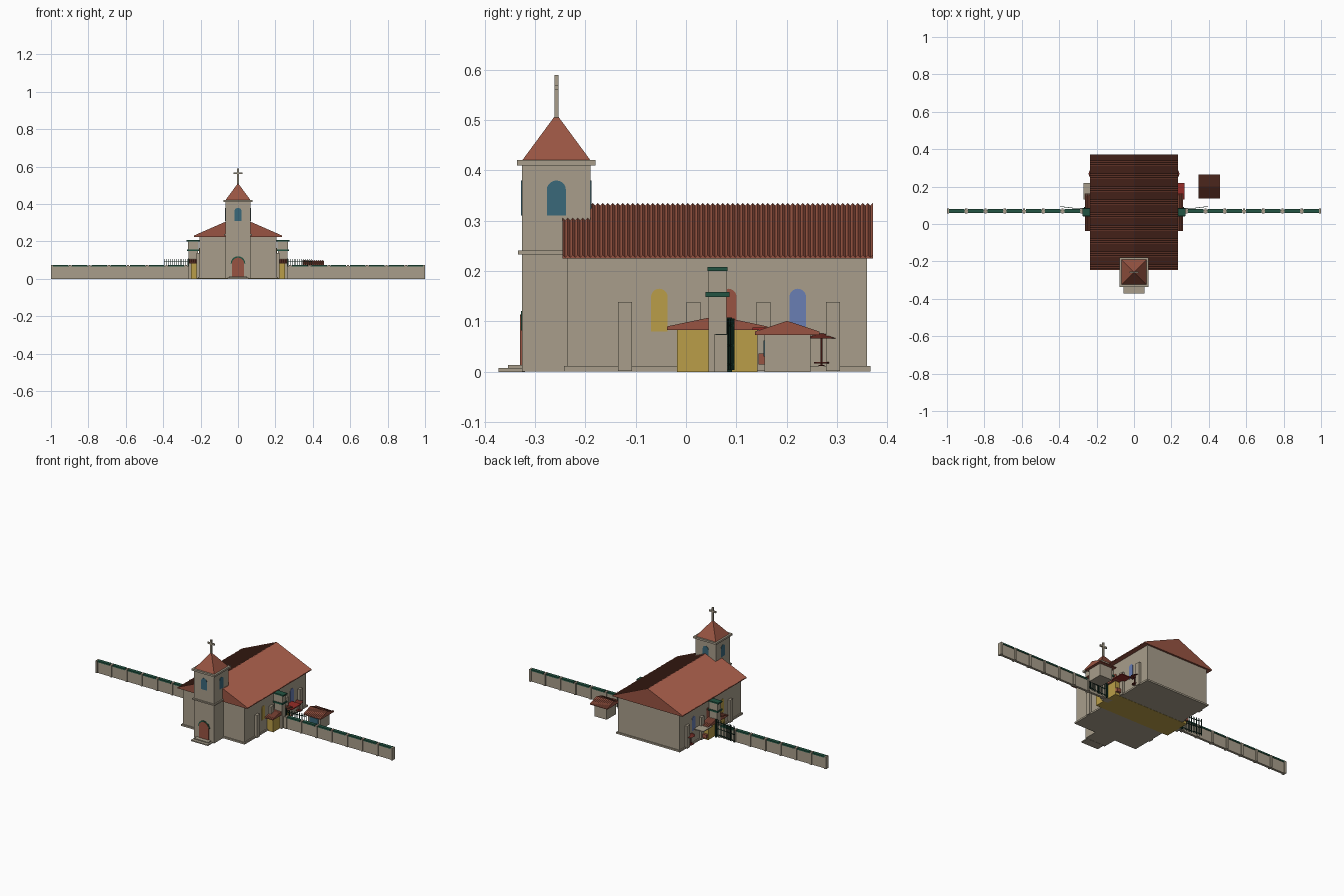
import bpy, bmesh, math
from mathutils import Matrix

if "Cube" in bpy.data.objects:
    bpy.data.objects.remove(bpy.data.objects["Cube"])


def mat(name, r, g, b):
    m = bpy.data.materials.new(name)
    m.diffuse_color = [((c / 255 + 0.055) / 1.055) ** 2.4 for c in (r, g, b)] + [1]
    m.use_nodes = True
    m.node_tree.nodes["Principled BSDF"].inputs["Base Color"].default_value = m.diffuse_color
    return m


STONE = mat("stone", 168, 158, 139)
TILE = mat("terracotta", 152, 84, 66)
OCHRE = mat("ochre", 186, 158, 72)
GREEN = mat("green", 34, 84, 66)
IRON = mat("dark_iron", 14, 44, 34)
BLUE = mat("blue_glass", 106, 126, 180)
TEAL = mat("teal_glass", 58, 104, 122)
RED = mat("red", 150, 44, 40)
MAROON = mat("maroon", 110, 44, 36)


def finish(name, bm, material):
    bmesh.ops.recalc_face_normals(bm, faces=bm.faces)
    me = bpy.data.meshes.new(name)
    bm.to_mesh(me)
    bm.free()
    me.materials.append(material)
    ob = bpy.data.objects.new(name, me)
    bpy.context.collection.objects.link(ob)
    return ob


def box(name, x, y, z, material):
    bm = bmesh.new()
    bmesh.ops.create_cube(bm, size=1)
    for v in bm.verts:
        v.co = [(a + b) / 2 + c * abs(b - a) for c, (a, b) in zip(v.co, (x, y, z))]
    return finish(name, bm, material)


def cone(name, loc, r1, r2, z0, z1, material, sides=12, turn=0.0):
    bm = bmesh.new()
    bmesh.ops.create_cone(bm, cap_ends=True, segments=sides, radius1=r1, radius2=r2, depth=z1 - z0,
                          matrix=Matrix.Translation((*loc, (z0 + z1) / 2)) @ Matrix.Rotation(turn, 4, "Z"))
    return finish(name, bm, material)


def arch(name, pos, facing, half, z0, z1, material, depth=0.004):
    """Round-topped plate; facing is the angle of its outward normal around z."""
    pts = [(-half, z0), (half, z0)]
    pts += [(half * math.cos(a * math.pi / 10), z1 - half + half * math.sin(a * math.pi / 10)) for a in range(11)]
    bm = bmesh.new()
    face = bm.faces.new([bm.verts.new((x, depth, z)) for x, z in pts])
    ext = bmesh.ops.extrude_face_region(bm, geom=[face])
    for v in ext["geom"]:
        if isinstance(v, bmesh.types.BMVert):
            v.co.y = -depth
    bmesh.ops.transform(bm, verts=bm.verts, matrix=Matrix.Translation((*pos, 0)) @
                        Matrix.Rotation(facing + math.pi / 2, 4, "Z"))
    return finish(name, bm, material)


def tiled_roof(name, half, eave, ridge, start, end, rows, centre=0.0, along_x=False):
    """Gable prism whose top is corrugated along the ridge."""
    bm = bmesh.new()
    rings = []
    for i in range(rows * 2 + 1):
        t = start + (end - start) * i / (rows * 2)
        d = -0.005 * (i % 2)
        ring = []
        for u, z in ((-half, eave), (-half, eave + 0.007 + d), (0, ridge + d),
                     (half, eave + 0.007 + d), (half, eave)):
            ring.append(bm.verts.new((t, centre + u, z) if along_x else (centre + u, t, z)))
        rings.append(ring)
    for a, b in zip(rings, rings[1:]):
        for k in range(5):
            bm.faces.new((a[k], a[(k + 1) % 5], b[(k + 1) % 5], b[k]))
    bm.faces.new(rings[0])
    bm.faces.new(rings[-1])
    return finish(name, bm, TILE)


# Nave with plinth and tiled roof
box("nave_walls", (-0.207, 0.207), (-0.235, 0.36), (0.002, 0.23), STONE)
box("nave_plinth", (-0.214, 0.214), (-0.242, 0.366), (0.001, 0.011), STONE)
tiled_roof("nave_roof", 0.235, 0.225, 0.335, -0.245, 0.371, 62)

# Bell tower
TY = -0.2575
box("tower", (-0.068, 0.068), (-0.326, -0.19), (0.001, 0.415), STONE)
box("tower_ledge", (-0.075, 0.075), (-0.334, -0.183), (0.233, 0.241), STONE)
box("tower_cornice", (-0.078, 0.078), (-0.336, -0.18), (0.41, 0.421), STONE)
cone("tower_roof", (0, TY), 0.067 * math.sqrt(2), 0, 0.421, 0.512, TILE, 4, math.pi / 4)
box("cross_post", (-0.005, 0.005), (TY - 0.004, TY + 0.004), (0.5, 0.589), STONE)
box("cross_arm", (-0.024, 0.024), (TY - 0.004, TY + 0.004), (0.56, 0.57), STONE)
for k in range(4):
    a = k * math.pi / 2
    arch("tower_window", (0.068 * math.cos(a), TY + 0.068 * math.sin(a)), a, 0.019, 0.31, 0.38, TEAL, 0.002)

# Entrance door and steps
arch("door_frame", (0, -0.326), -math.pi / 2, 0.039, 0.085, 0.121, GREEN, 0.002)
arch("door", (0, -0.326), -math.pi / 2, 0.033, 0.012, 0.114, TILE, 0.004)
box("lower_step", (-0.057, 0.057), (-0.372, -0.32), (0, 0.007), STONE)
box("upper_step", (-0.047, 0.047), (-0.354, -0.32), (0.007, 0.013), STONE)

# Side porches running through the nave
box("porch_walls", (-0.25, 0.25), (-0.018, 0.142), (0, 0.088), OCHRE)
tiled_roof("porch_roof", 0.1, 0.083, 0.111, -0.261, 0.261, 50, 0.062, True)

for s in (-1, 1):
    def sx(a, b):
        return tuple(sorted((s * a, s * b)))

    # Coloured windows and pilasters
    face = 0 if s > 0 else math.pi
    for y, m in ((-0.053, OCHRE), (0.084, TILE), (0.222, BLUE)):
        arch("nave_window", (s * 0.207, y), face, 0.0165, 0.08, 0.165, m, 0.002)
    for y in (-0.121, 0.015, 0.154, 0.292):
        box("pilaster", sx(0.2, 0.222), (y - 0.014, y + 0.014), (0.002, 0.139), STONE)

    # Gate pillar with green bands
    box("gate_pillar", sx(0.215, 0.264), (0.045, 0.08), (0, 0.15), STONE)
    box("gate_pillar_head", sx(0.21, 0.268), (0.044, 0.081), (0.15, 0.202), STONE)
    box("pillar_band", sx(0.205, 0.272), (0.039, 0.086), (0.149, 0.158), GREEN)
    box("pillar_cap", sx(0.203, 0.275), (0.043, 0.082), (0.2, 0.208), GREEN)

    # Boundary wall with posts and green coping
    box("boundary_wall", sx(0.26, 0.998), (0.062, 0.076), (0, 0.068), STONE)
    step = (1 - 0.28) / 7
    for i in range(8):
        x = min(0.28 + i * step, 0.994)
        box("wall_post", sx(x - 0.006, x + 0.006), (0.056, 0.082), (0, 0.074), STONE)
        if i < 7:
            box("wall_coping", sx(x + 0.01, x + step - 0.01), (0.059, 0.08), (0.066, 0.075), GREEN)

    # Open iron gate leaf
    for i in range(13):
        x, y = 0.268 + i * 0.0105, 0.083 + 0.012 * (i / 12) ** 2
        box("gate_bar", sx(x - 0.0013, x + 0.0013), (y - 0.0013, y + 0.0013), (0.004, 0.106), IRON)
        if i < 12:
            for z in (0.012, 0.05, 0.09):
                box("gate_rail", sx(x, x + 0.0105), (y - 0.001, y + 0.0015), (z, z + 0.004), IRON)
    box("gate_hinge_post", sx(0.26, 0.268), (0.08, 0.091), (0, 0.108), IRON)

    # Parasol and table
    cone("parasol_pole", (s * 0.222, 0.269), 0.002, 0.002, 0.011, 0.07, MAROON, 6)
    cone("parasol", (s * 0.208, 0.269), 0.036, 0.004, 0.066, 0.076, MAROON, 8)
    cone("table", (s * 0.222, 0.269), 0.015, 0.015, 0.016, 0.019, MAROON, 8)
    cone("table_foot", (s * 0.222, 0.269), 0.006, 0.006, 0.011, 0.013, MAROON, 8)

    # Awning and bench
    box("awning", sx(0.207, 0.271), (0.132, 0.22), (0.083, 0.088), RED if s > 0 else STONE)
    box("bench", sx(0.222, 0.25), (0.144, 0.158), (0.014, 0.036), TILE)

# Garden kiosk
box("kiosk_walls", (0.362, 0.445), (0.156, 0.247), (0, 0.08), STONE)
tiled_roof("kiosk_roof", 0.064, 0.073, 0.101, 0.345, 0.461, 11, 0.201, True)
box("kiosk_window", (0.375, 0.432), (0.154, 0.157), (0.03, 0.062), TEAL)
